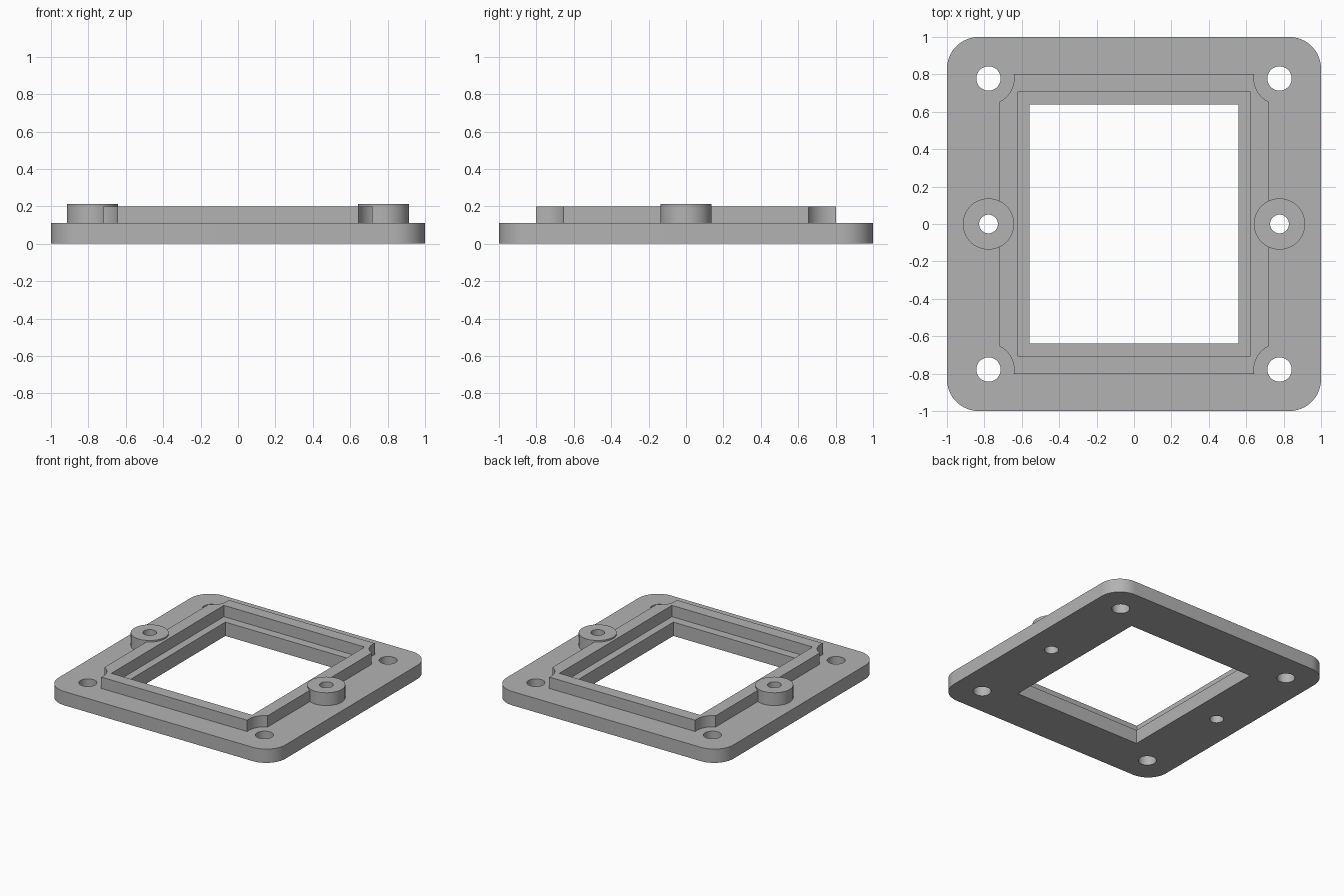
import bpy
import bmesh
from math import cos, sin, pi, radians
from mathutils import Matrix

default = bpy.data.objects.get("Cube")
if default:
    bpy.data.objects.remove(default, do_unlink=True)

PLATE_TOP, RIM_TOP, BOSS_TOP = 0.11, 0.20, 0.212
HOLE_POS = 0.778
CLEAR = 0.137          # boss radius, also the clearance around corner holes

grey = bpy.data.materials.new("plain grey")
grey.use_nodes = True
colour = (0.45, 0.45, 0.45, 1)
grey.diffuse_color = colour
grey.node_tree.nodes["Principled BSDF"].inputs["Base Color"].default_value = colour


def prism(name, outline, z0, z1):
    """Extrude a closed outline from z0 up to z1."""
    bm = bmesh.new()
    face = bm.faces.new([bm.verts.new((x, y, z0)) for x, y in outline])
    top = bmesh.ops.extrude_face_region(bm, geom=[face])["geom"]
    verts = [g for g in top if isinstance(g, bmesh.types.BMVert)]
    bmesh.ops.translate(bm, verts=verts, vec=(0, 0, z1 - z0))
    bmesh.ops.recalc_face_normals(bm, faces=bm.faces)
    mesh = bpy.data.meshes.new(name)
    bm.to_mesh(mesh)
    bm.free()
    mesh.materials.append(grey)
    obj = bpy.data.objects.new(name, mesh)
    bpy.context.collection.objects.link(obj)
    return obj


def rectangle(hx, hy):
    return [(-hx, -hy), (hx, -hy), (hx, hy), (-hx, hy)]


def circle(cx, cy, r, n=64):
    return [(cx + r * cos(2 * pi * i / n), cy + r * sin(2 * pi * i / n)) for i in range(n)]


def rounded_square(h, r, steps=16):
    pts = []
    for quarter, (sx, sy) in enumerate([(1, 1), (-1, 1), (-1, -1), (1, -1)]):
        for i in range(steps + 1):
            a = (quarter + i / steps) * pi / 2
            pts.append((sx * (h - r) + r * cos(a), sy * (h - r) + r * sin(a)))
    return pts


def combine(target, tool, operation):
    """Apply a boolean and discard the tool object."""
    mod = target.modifiers.new(operation, "BOOLEAN")
    mod.operation, mod.solver, mod.object = operation, "EXACT", tool
    bpy.context.view_layer.objects.active = target
    bpy.ops.object.modifier_apply(modifier=mod.name)
    bpy.data.objects.remove(tool, do_unlink=True)


corners = [(sx * HOLE_POS, sy * HOLE_POS) for sx in (-1, 1) for sy in (-1, 1)]

# Raised rim with scooped corners
rim = prism("rim", rectangle(0.72, 0.803), 0.05, RIM_TOP)
for x, y in corners:
    combine(rim, prism("scoop", circle(x, y, CLEAR), 0, 0.3), "DIFFERENCE")

# Base plate with rim and side bosses joined on
frame = prism("mounting_frame", rounded_square(1, 0.17), 0, PLATE_TOP)
combine(frame, rim, "UNION")
for side in (-1, 1):
    combine(frame, prism("boss", circle(side * HOLE_POS, 0, CLEAR), 0.05, BOSS_TOP), "UNION")

# Stepped window opening
combine(frame, prism("recess", rectangle(0.62, 0.708), PLATE_TOP, 0.3), "DIFFERENCE")
combine(frame, prism("window", rectangle(0.558, 0.638), -0.1, 0.3), "DIFFERENCE")

# Corner and boss screw holes
holes = [(x, y, 0.065) for x, y in corners] + [(s * HOLE_POS, 0, 0.05) for s in (-1, 1)]
for x, y, r in holes:
    combine(frame, prism("hole", circle(x, y, r, 48), -0.1, 0.3), "DIFFERENCE")

# Smooth the round walls, keep the edges crisp
bpy.ops.object.select_all(action="DESELECT")
frame.select_set(True)
bpy.context.view_layer.objects.active = frame
bpy.ops.object.shade_smooth_by_angle(angle=radians(30))
